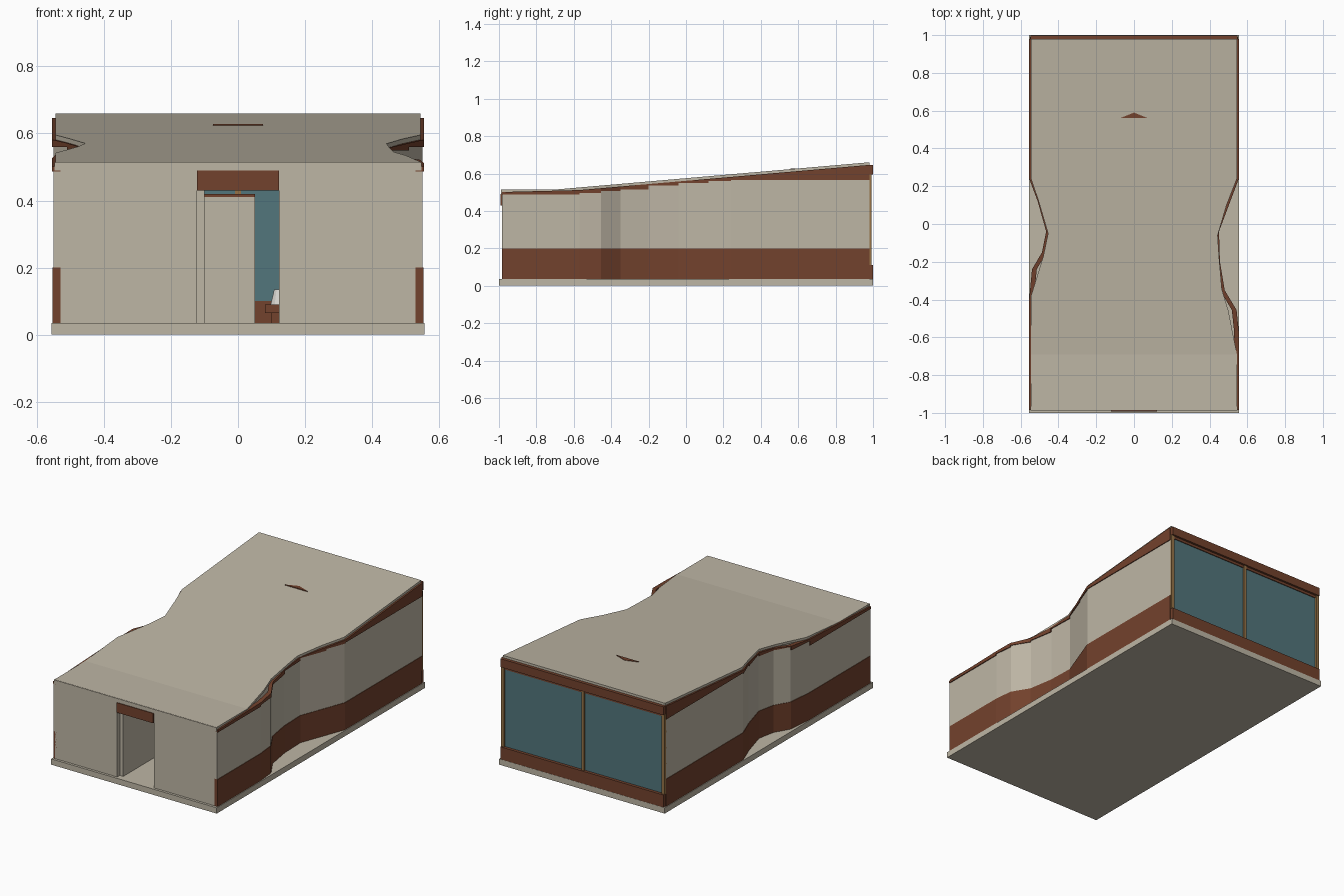
import bpy, bmesh

if "Cube" in bpy.data.objects:
    bpy.data.objects.remove(bpy.data.objects["Cube"])


def material(name, rgb):
    m = bpy.data.materials.new(name)
    m.diffuse_color = (*rgb, 1)
    m.use_nodes = True
    m.node_tree.nodes["Principled BSDF"].inputs["Base Color"].default_value = m.diffuse_color
    return m


CREAM = material("cream plaster", (0.515, 0.468, 0.376))
BROWN = material("brown wood", (0.171, 0.054, 0.026))
GLASS = material("blue glass", (0.084, 0.181, 0.202))
TAN = material("tan frame", (0.305, 0.171, 0.061))
WHITE = material("white ceramic", (0.68, 0.66, 0.62))


def finish(bm, name, mat):
    bmesh.ops.recalc_face_normals(bm, faces=bm.faces)
    me = bpy.data.meshes.new(name)
    bm.to_mesh(me)
    bm.free()
    me.materials.append(mat)
    ob = bpy.data.objects.new(name, me)
    bpy.context.collection.objects.link(ob)
    return ob


def hexa(bm, bottom, top):
    """Closed block from four bottom and four top corners."""
    b = [bm.verts.new(p) for p in bottom]
    t = [bm.verts.new(p) for p in top]
    bm.faces.new(b[::-1])
    bm.faces.new(t)
    for i in range(4):
        j = (i + 1) % 4
        bm.faces.new((b[i], b[j], t[j], t[i]))


def box(name, x0, x1, y0, y1, z0, z1, mat):
    bm = bmesh.new()
    c = [(x0, y0), (x1, y0), (x1, y1), (x0, y1)]
    hexa(bm, [(x, y, z0) for x, y in c], [(x, y, z1) for x, y in c])
    return finish(bm, name, mat)


def roof_top(y):
    return 0.515 + max(0, y + 0.69) * 0.0868


def roof_under(y):
    return roof_top(y) - 0.014


def step_top(y):
    """Stepped upper edge of the plaster, one level per wall panel."""
    for limit, z in ((-0.57, 0.487), (-0.455, 0.496), (-0.35, 0.506), (-0.2, 0.515),
                     (-0.04, 0.535), (0.12, 0.55), (0.24, 0.56)):
        if y < limit:
            return z
    return 0.565


def at(path, y):
    """Interpolated x of a path sorted by y."""
    for (xa, ya), (xb, yb) in zip(path, path[1:]):
        if ya <= y <= yb:
            return xa + (xb - xa) * (y - ya) / (yb - ya)
    return path[-1][0]


# Plan curves (x, y), running front to back
wall_right = [(0.555, -0.985), (0.555, -0.57), (0.543, -0.455), (0.48, -0.35), (0.455, -0.2),
              (0.45, -0.04), (0.51, 0.12), (0.555, 0.24), (0.555, 0.98)]
wall_left = [(-0.555, -0.985), (-0.555, -0.40), (-0.54, -0.24), (-0.487, -0.15),
             (-0.465, -0.04), (-0.51, 0.12), (-0.555, 0.24), (-0.555, 0.98)]
roof_right = [(0.545, -0.985), (0.545, -0.69), (0.50, -0.46), (0.465, -0.345), (0.45, -0.17),
              (0.443, -0.06), (0.49, 0.10), (0.545, 0.24), (0.545, 0.98)]
roof_left = [(-0.545, -0.985), (-0.545, -0.69), (-0.545, -0.38), (-0.48, -0.17),
             (-0.455, -0.05), (-0.505, 0.12), (-0.545, 0.24), (-0.545, 0.98)]


def band(name, path, inset, z_low, z_high, mat):
    """Wall band along a plan curve; heights may be functions of y, mid."""
    bm = bmesh.new()
    s = 1 if path[0][0] > 0 else -1
    for (xa, ya), (xb, yb) in zip(path, path[1:]):
        mid = (ya + yb) / 2
        plan = [(xa - s * inset, ya), (xb - s * inset, yb),
                (xb - s * 0.025, yb), (xa - s * 0.025, ya)]
        hexa(bm, [(x, y, z_low(y, mid)) for x, y in plan],
             [(x, y, z_high(y, mid)) for x, y in plan])
    return finish(bm, name, mat)


# Ground slab
box("floor_slab", -0.557, 0.557, -1, 1, 0, 0.035, CREAM)

# Curved side walls in three bands
for side, path in (("right", wall_right), ("left", wall_left)):
    band(side + "_wainscot", path, 0.002, lambda y, m: 0.035, lambda y, m: 0.2, BROWN)
    band(side + "_wall", path, 0.005, lambda y, m: 0.2, lambda y, m: step_top(m), CREAM)
    band(side + "_fascia", path, 0.0, lambda y, m: step_top(m),
         lambda y, m: roof_under(y), BROWN)

# Sloped roof with pinched sides
bm = bmesh.new()
ys = sorted({y for _, y in roof_right + roof_left})
rings = []
for y in ys:
    l, r = at(roof_left, y), at(roof_right, y)
    zt, zb = roof_top(y), roof_under(y)
    rings.append([bm.verts.new(p) for p in ((l, y, zb), (r, y, zb), (r, y, zt), (l, y, zt))])
for a, b in zip(rings, rings[1:]):
    for i in range(4):
        j = (i + 1) % 4
        bm.faces.new((a[i], a[j], b[j], b[i]))
bm.faces.new(rings[0])
bm.faces.new(rings[-1][::-1])
finish(bm, "roof", CREAM)
box("roof_front_lip", -0.547, 0.547, -0.988, -0.965, 0.49, 0.514, CREAM)

# Roof marker
bm = bmesh.new()
tri = [(-0.075, 0.56), (0.075, 0.56), (0, 0.59)]
low = [bm.verts.new((x, y, roof_top(y) - 0.003)) for x, y in tri]
high = [bm.verts.new((x, y, 0.628)) for x, y in tri]
bm.faces.new(low[::-1])
bm.faces.new(high)
for i in range(3):
    j = (i + 1) % 3
    bm.faces.new((low[i], low[j], high[j], high[i]))
finish(bm, "roof_marker", BROWN)

# Front wall with doorway
box("front_wall_left", -0.542, -0.123, -0.985, -0.96, 0.035, 0.49, CREAM)
box("front_wall_right", 0.123, 0.542, -0.985, -0.96, 0.035, 0.49, CREAM)
box("door_lintel", -0.123, 0.123, -0.992, -0.96, 0.43, 0.49, BROWN)

# Interior partitions and small furniture
box("corridor_wall", -0.123, -0.1, -0.96, -0.3, 0.035, 0.43, CREAM)
box("room_block", -0.1, 0.05, -0.1, 0.3, 0.035, 0.41, CREAM)
box("room_block_cap", -0.1, 0.05, -0.1, 0.3, 0.41, 0.42, BROWN)
box("bench", 0.08, 0.26, 0.35, 0.55, 0.065, 0.09, BROWN)
box("bench_base", 0.1, 0.24, 0.37, 0.53, 0.035, 0.065, BROWN)
bm = bmesh.new()
bmesh.ops.create_cone(bm, cap_ends=True, segments=12, radius1=0.025, radius2=0.014, depth=0.045)
bmesh.ops.translate(bm, verts=bm.verts, vec=(0.122, 0.42, 0.1125))
finish(bm, "pot", WHITE)

# Glazed back wall
box("back_glass", -0.54, 0.54, 0.975, 0.981, 0.1, 0.62, GLASS)
box("back_sill", -0.548, 0.548, 0.975, 0.999, 0.035, 0.11, BROWN)
box("back_header", -0.548, 0.548, 0.975, 0.999, 0.595, 0.646, BROWN)
for name, x, w in (("left", -0.54, 0.01), ("middle", 0, 0.009), ("right", 0.54, 0.01)):
    box(name + "_mullion", x - w, x + w, 0.973, 0.991, 0.11, 0.595, TAN)
box("glazing_top_rail", -0.54, 0.54, 0.975, 0.986, 0.58, 0.595, BROWN)
